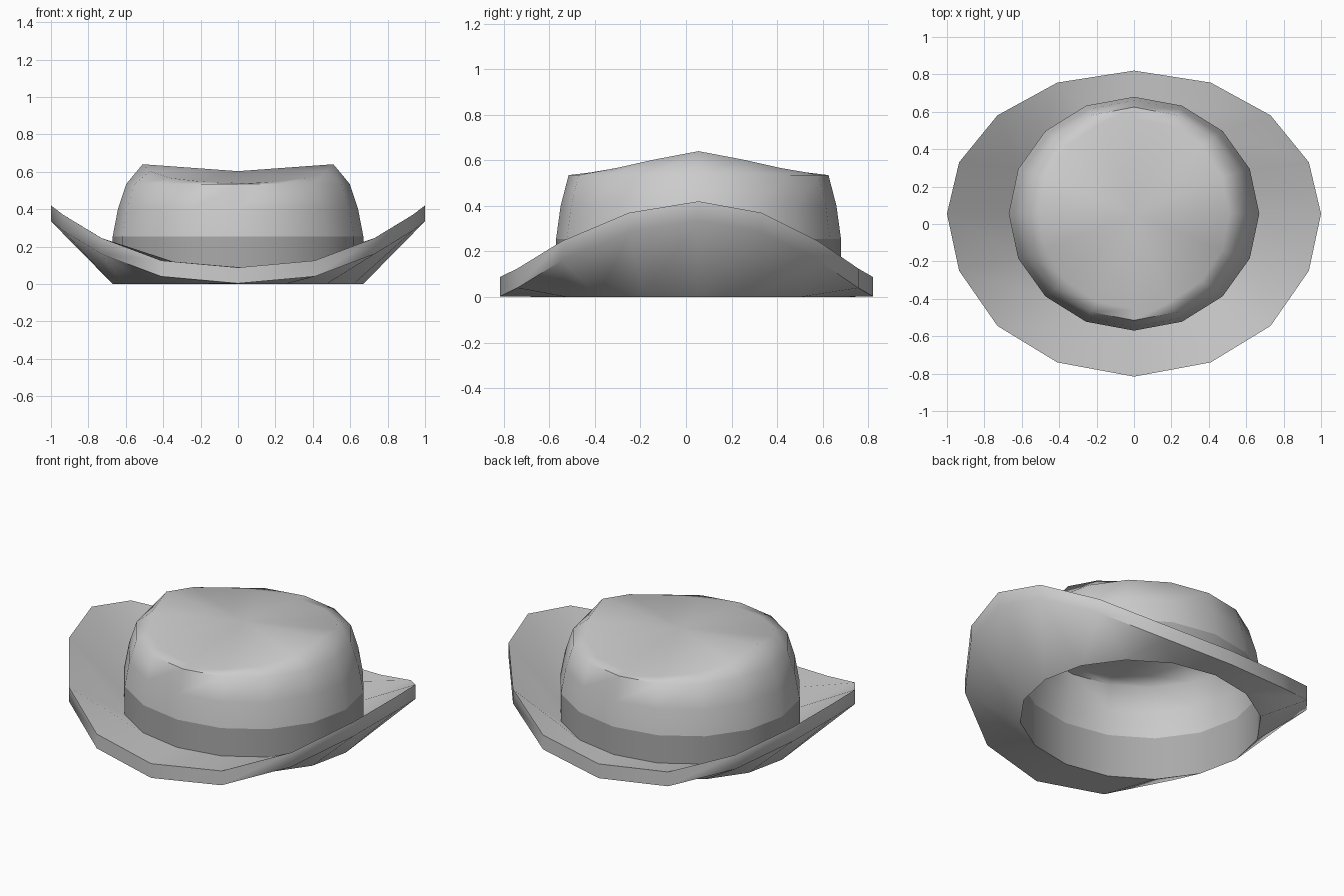
import bpy, bmesh, math

if "Cube" in bpy.data.objects:
    bpy.data.objects.remove(bpy.data.objects["Cube"])

N = 16
CY = 0.055  # crown centre in y


def quarter(i):
    """Fold a ring index into a quarter turn: (index 0..4, x sign, y sign)."""
    a = math.tau * i / N
    k = i % 8
    k = k if k <= 4 else 8 - k
    return k, (1 if math.cos(a) >= 0 else -1), (1 if math.sin(a) >= 0 else -1)


def oval(rx, ry, z, lift=None):
    pts = []
    for i in range(N):
        a = math.tau * i / N
        dz = lift[quarter(i)[0]] if lift else 0
        pts.append((rx * math.cos(a), CY + ry * math.sin(a), z + dz))
    return pts


def brim_edge(drop):
    xs = [1.0, 0.935, 0.73, 0.41, 0.0]
    ys = [0.0, 0.29, 0.563, 0.748, 0.818]
    mid = [0.055, 0.04, 0.018, 0.008, 0.002]
    zs = [0.42, 0.37, 0.245, 0.125, 0.088]
    pts = []
    for i in range(N):
        k, sx, sy = quarter(i)
        pts.append((sx * xs[k], mid[k] + sy * ys[k], max(0, zs[k] - drop)))
    return pts


def loft(name, rings, tip=None, angle=40, colour=None):
    bm = bmesh.new()
    vs = [[bm.verts.new(p) for p in r] for r in rings]
    for a, b in zip(vs, vs[1:]):
        for i in range(N):
            j = (i + 1) % N
            bm.faces.new((a[i], a[j], b[j], b[i]))
    if tip:
        t = bm.verts.new(tip)
        for i in range(N):
            bm.faces.new((vs[-1][i], vs[-1][(i + 1) % N], t))
    me = bpy.data.meshes.new(name)
    bm.to_mesh(me)
    bm.free()
    ob = bpy.data.objects.new(name, me)
    bpy.context.collection.objects.link(ob)
    if colour:
        mat = bpy.data.materials.new(name + "_grey")
        mat.diffuse_color = colour
        mat.use_nodes = True
        mat.node_tree.nodes["Principled BSDF"].inputs["Base Color"].default_value = mat.diffuse_color
        me.materials.append(mat)
    bpy.ops.object.select_all(action='DESELECT')
    ob.select_set(True)
    bpy.context.view_layer.objects.active = ob
    bpy.ops.object.shade_smooth_by_angle(angle=math.radians(angle))
    return ob


# Crown: tapering walls, raised side rims and a dished top
loft("crown", [
    oval(0.67, 0.625, 0.255),
    oval(0.642, 0.605, 0.40),
    oval(0.597, 0.57, 0.535),
    oval(0.51, 0.51, 0.54, [0.10, 0.063, 0.026, 0.007, 0.0]),
], tip=(0, CY, 0.603), angle=60)

# Hat band: straight wall around the open base
loft("hat_band", [oval(0.67, 0.625, 0), oval(0.67, 0.625, 0.255)],
     colour=(0.4, 0.4, 0.4, 1))

# Brim: thick sheet, curled up at both sides
loft("brim", [
    oval(0.67, 0.625, 0),
    brim_edge(0.085),
    brim_edge(0),
    oval(0.67, 0.625, 0.09),
], angle=60).data.flip_normals()
bpy.data.objects["brim"].data.flip_normals()
